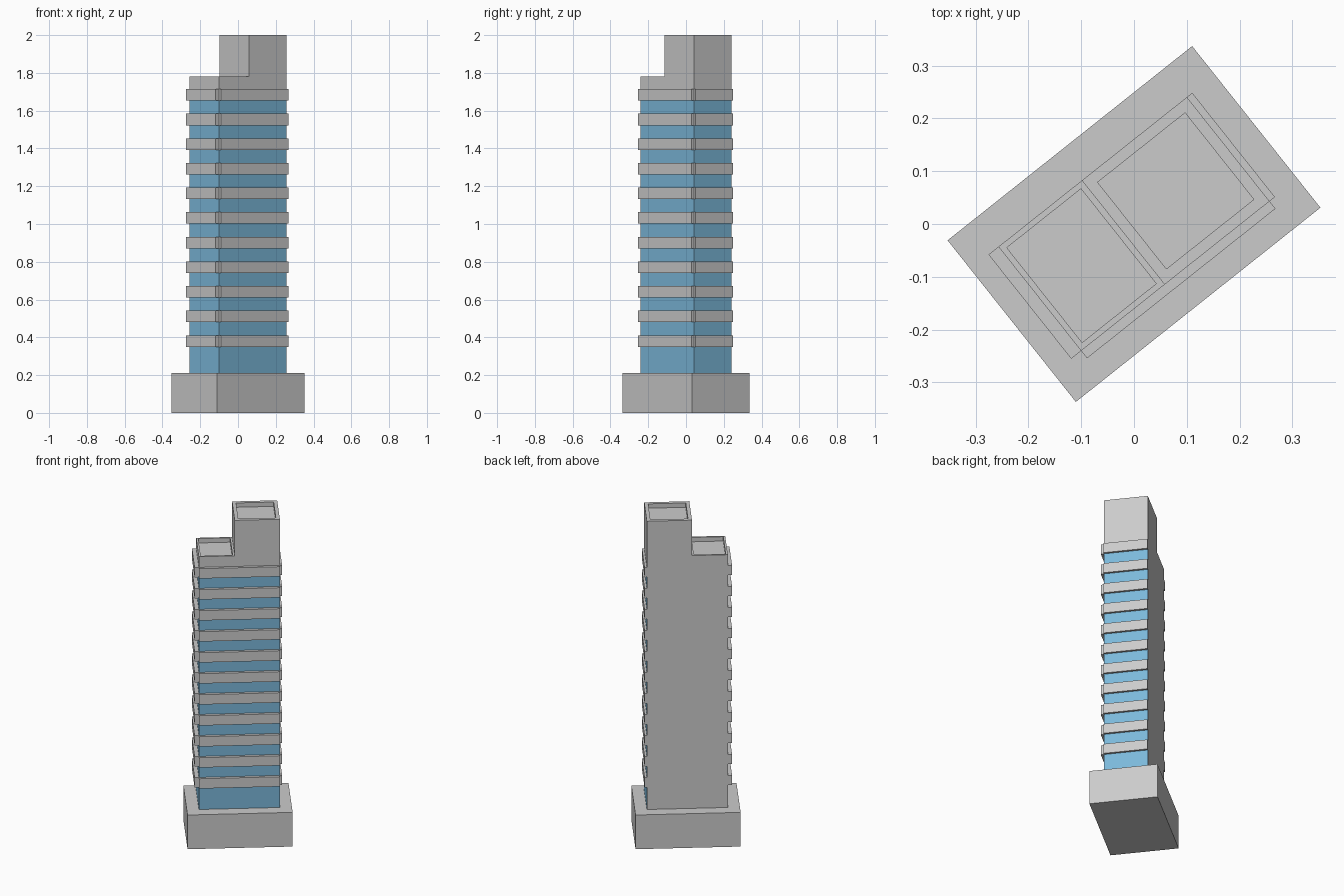
import bpy, bmesh, math
from mathutils import Vector

if "Cube" in bpy.data.objects:
    bpy.data.objects.remove(bpy.data.objects["Cube"])

ANGLE = math.radians(38.45)      # whole building is turned on its plot
HU, HV = 0.228, 0.126            # tower half length / half depth
SPLIT = -0.026                   # where the tall crown begins
GLASS_TOP = 1.68

glass = bpy.data.materials.new("blue_glass")
glass.diffuse_color = (0.2, 0.48, 0.7, 1)
glass.use_nodes = True
glass.node_tree.nodes["Principled BSDF"].inputs["Base Color"].default_value = glass.diffuse_color


def finish(bm, name, mat=None):
    bmesh.ops.recalc_face_normals(bm, faces=bm.faces)
    me = bpy.data.meshes.new(name)
    bm.to_mesh(me)
    bm.free()
    ob = bpy.data.objects.new(name, me)
    ob.rotation_euler.z = ANGLE
    bpy.context.collection.objects.link(ob)
    if mat:
        me.materials.append(mat)
    return ob


def box(name, u, v, z):
    bm = bmesh.new()
    bmesh.ops.create_cube(bm, size=1)
    for vert in bm.verts:
        vert.co = [a + (c + 0.5) * (b - a) for c, (a, b) in zip(vert.co, (u, v, z))]
    return finish(bm, name)


def tower_mesh():
    # L-shaped silhouette extruded through the depth
    bm = bmesh.new()
    outline = [(-HU, 0.2), (HU, 0.2), (HU, 2.0), (SPLIT, 2.0), (SPLIT, 1.78), (-HU, 1.78)]
    face = bm.faces.new([bm.verts.new((u, -HV, z)) for u, z in outline])
    ext = bmesh.ops.extrude_face_region(bm, geom=[face])
    verts = [g for g in ext["geom"] if isinstance(g, bmesh.types.BMVert)]
    bmesh.ops.translate(bm, verts=verts, vec=(0, 2 * HV, 0))
    bmesh.ops.recalc_face_normals(bm, faces=bm.faces)
    # sunken roofs behind parapets
    for z, rim in ((1.78, 0.016), (2.0, 0.03)):
        roof = [f for f in bm.faces
                if f.normal.z > 0.9 and abs(f.calc_center_median().z - z) < 1e-4]
        bmesh.ops.inset_individual(bm, faces=roof, thickness=rim)
        floor = bmesh.ops.extrude_discrete_faces(bm, faces=roof)["faces"]
        bmesh.ops.translate(bm, verts=floor[0].verts[:], vec=(0, 0, -0.027))
    # seam between glazing and crown
    bmesh.ops.bisect_plane(bm, geom=bm.verts[:] + bm.edges[:] + bm.faces[:],
                           plane_co=Vector((0, 0, GLASS_TOP)), plane_no=Vector((0, 0, 1)))
    bm.normal_update()
    return bm


def is_glass(f):
    n = f.normal
    return f.calc_center_median().z < GLASS_TOP and abs(n.z) < 0.5 and n.y < 0.5


# Tower: grey back wall and crown, glass on the other three sides
for name, want_glass, mat in (("tower_shell", False, None), ("glass_walls", True, glass)):
    bm = tower_mesh()
    bmesh.ops.delete(bm, geom=[f for f in bm.faces if is_glass(f) != want_glass],
                     context='FACES')
    # keep outward normals of the open parts
    me = bpy.data.meshes.new(name)
    bm.to_mesh(me)
    bm.free()
    ob = bpy.data.objects.new(name, me)
    ob.rotation_euler.z = ANGLE
    bpy.context.collection.objects.link(ob)
    if mat:
        me.materials.append(mat)

# Podium
box("podium", (-0.296, 0.296), (-0.1955, 0.1955), (0, 0.212))

# Balcony bands on three sides of each floor
for i in range(11):
    z = (0.35 + 0.1303 * i, 0.411 + 0.1303 * i)
    box(f"front_band_{i + 1}", (-HU, HU), (-0.144, -HV), z)
    box(f"left_band_{i + 1}", (-0.252, -HU), (-HV, HV), z)
    box(f"right_band_{i + 1}", (HU, 0.241), (-HV, HV), z)
